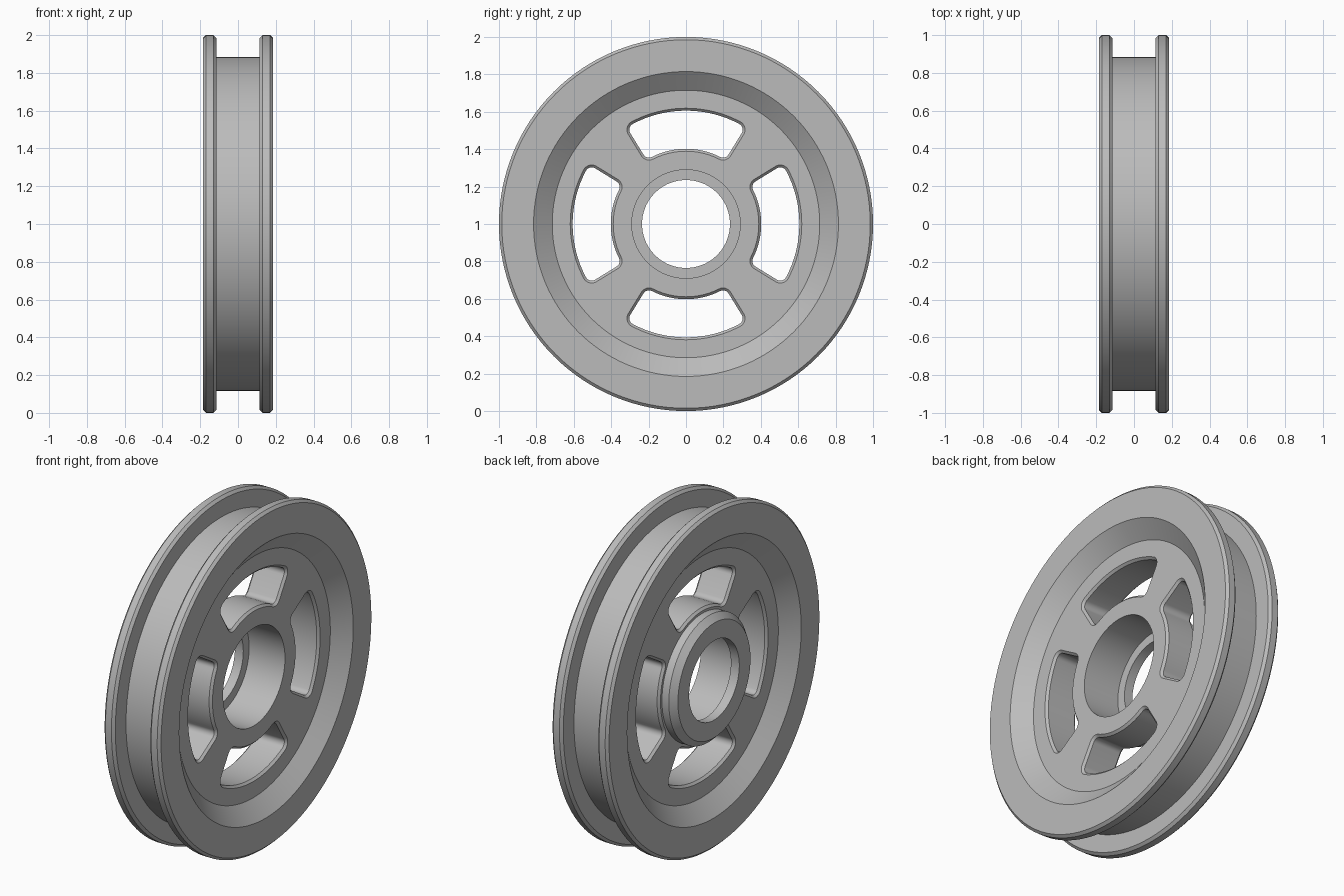
import bpy, bmesh, math
from math import sin, cos, asin, pi, radians

cube = bpy.data.objects.get("Cube")
if cube:
    bpy.data.objects.remove(cube, do_unlink=True)

SEGMENTS = 128
FACE_X, WEB_X = 0.185, 0.105

# Plain grey metal
metal = bpy.data.materials.new("grey metal")
metal.use_nodes = True
grey = (0.5, 0.5, 0.5, 1)
metal.diffuse_color = grey
metal.node_tree.nodes["Principled BSDF"].inputs["Base Color"].default_value = grey


def make_object(name, bm):
    bmesh.ops.recalc_face_normals(bm, faces=bm.faces)
    mesh = bpy.data.meshes.new(name)
    bm.to_mesh(mesh)
    bm.free()
    mesh.materials.append(metal)
    obj = bpy.data.objects.new(name, mesh)
    bpy.context.collection.objects.link(obj)
    return obj


def loft(bm, rings, closed=False):
    """Skin a list of vertex rings, capping the ends when not closed."""
    count = len(rings)
    for i in range(count if closed else count - 1):
        a, b = rings[i], rings[(i + 1) % count]
        for j in range(len(a)):
            k = (j + 1) % len(a)
            bm.faces.new((a[j], a[k], b[k], b[j]))
    if not closed:
        bm.faces.new(rings[0])
        bm.faces.new(rings[-1])


# Wheel section as (x, radius): rim side, chamfered flange, groove floor
rim = [(WEB_X, 0.715), (FACE_X, 0.815), (FACE_X, 0.985), (0.17, 1.0),
       (0.13, 1.0), (0.115, 0.985), (0.115, 0.885)]
# Hub: stepped bore and the chamfered boss on the -x side
hub = [(-WEB_X, 0.375), (-0.15, 0.375), (-FACE_X, 0.34), (-FACE_X, 0.235),
       (-0.13, 0.235), (-0.13, 0.29), (WEB_X, 0.29)]
profile = rim + [(-x, r) for x, r in reversed(rim)] + hub

bm = bmesh.new()
rings = []
for x, r in profile:
    angles = [2 * pi * i / SEGMENTS for i in range(SEGMENTS)]
    rings.append([bm.verts.new((x, r * cos(a), 1 + r * sin(a))) for a in angles])
loft(bm, rings, closed=True)
wheel = make_object("pulley_wheel", bm)


def slot_outline(grow):
    """Rounded arc-shaped slot around angle 0, as (radius-space) points."""
    inner, outer, half, corner = 0.402, 0.606, radians(31.5), 0.035
    ro, ri = outer - corner, inner + corner
    ao, ai = half - asin(corner / ro), half - asin(corner / ri)
    c = corner + grow
    side = []
    for i in range(12):                       # inner arc, centre to corner
        a = ai * i / 12
        side.append(((inner - grow) * cos(a), (inner - grow) * sin(a)))
    for r, mid, start, end in ((ri, ai, ai + pi, half + pi / 2),
                               (ro, ao, half + pi / 2, ao)):
        for i in range(9):                    # rounded corners
            a = start + (end - start) * i / 8
            side.append((r * cos(mid) + c * cos(a), r * sin(mid) + c * sin(a)))
    for i in range(1, 13):                    # outer arc, corner to centre
        a = ao * (1 - i / 12)
        side.append(((outer + grow) * cos(a), (outer + grow) * sin(a)))
    return side + [(u, -v) for u, v in side[-2:0:-1]]


# Four slots through the web, with chamfered mouths on both faces
CHAMFER = 0.013
levels = [(-0.16, CHAMFER), (-WEB_X, CHAMFER), (CHAMFER - WEB_X, 0),
          (WEB_X - CHAMFER, 0), (WEB_X, CHAMFER), (0.16, CHAMFER)]
bm = bmesh.new()
for n in range(4):
    ca, sa = cos(n * pi / 2), sin(n * pi / 2)
    rings = []
    for x, grow in levels:
        rings.append([bm.verts.new((x, u * ca - v * sa, 1 + u * sa + v * ca))
                      for u, v in slot_outline(grow)])
    loft(bm, rings)
cutter = make_object("slot_cutter", bm)
cutter.hide_render = True

cut = wheel.modifiers.new("slots", 'BOOLEAN')
cut.operation = 'DIFFERENCE'
cut.solver = 'EXACT'
cut.object = cutter
bpy.ops.object.select_all(action='DESELECT')
bpy.context.view_layer.objects.active = wheel
wheel.select_set(True)
bpy.ops.object.modifier_apply(modifier=cut.name)
bpy.data.objects.remove(cutter, do_unlink=True)

bpy.ops.object.shade_smooth_by_angle(angle=radians(30))
